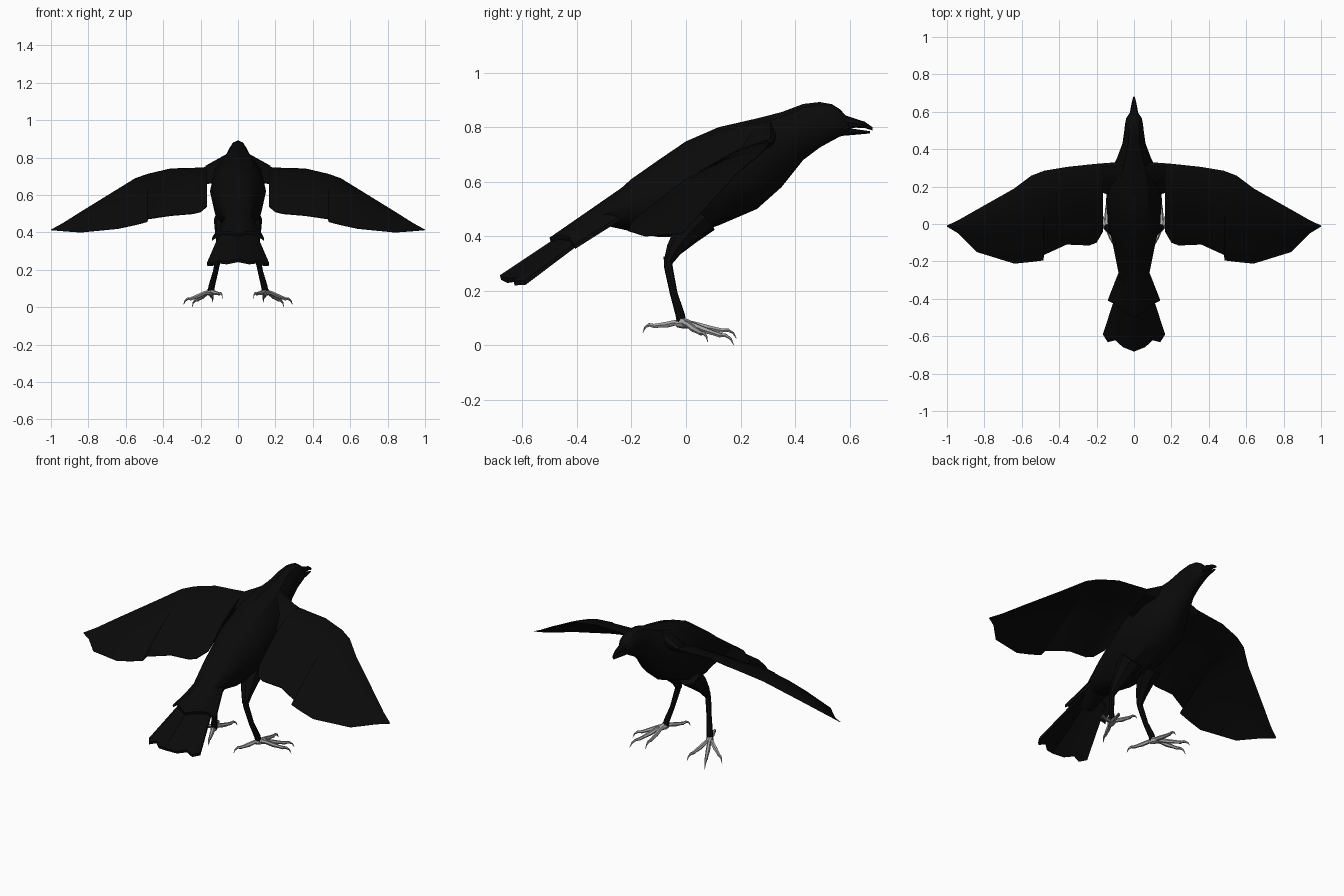
import bpy, bmesh, math
from mathutils import Vector


def material(name, v):
    m = bpy.data.materials.new(name)
    m.diffuse_color = (v, v, v, 1)
    return m


BLACK = material("feather_black", 0.003)
GREY = material("foot_grey", 0.38)


def loft(name, rings, mat, mirror=False, angle=30):
    """Skin a list of equal-length closed rings and cap both ends."""
    bm = bmesh.new()
    vs = [[bm.verts.new(p) for p in r] for r in rings]
    n = len(vs[0])
    for a, b in zip(vs, vs[1:]):
        for i in range(n):
            j = (i + 1) % n
            bm.faces.new((a[i], a[j], b[j], b[i]))
    bm.faces.new(vs[0][::-1])
    bm.faces.new(vs[-1])
    bmesh.ops.recalc_face_normals(bm, faces=bm.faces)
    me = bpy.data.meshes.new(name)
    bm.to_mesh(me)
    bm.free()
    me.materials.append(mat)
    ob = bpy.data.objects.new(name, me)
    bpy.context.collection.objects.link(ob)
    bpy.ops.object.select_all(action='DESELECT')
    ob.select_set(True)
    bpy.context.view_layer.objects.active = ob
    bpy.ops.object.shade_smooth_by_angle(angle=math.radians(angle))
    if mirror:
        ob.modifiers.new("mirror", 'MIRROR').use_mirror_merge = False
    return ob


def oval_rings(sections, n=12):
    """Upright oval slices from (y, top z, bottom z, half width)."""
    rings = []
    for y, t, b, w in sections:
        rings.append([(w * math.cos(2 * math.pi * i / n), y,
                       (t + b) / 2 + (t - b) / 2 * math.sin(2 * math.pi * i / n))
                      for i in range(n)])
    return rings


def tube(name, pts, radii, mat, n=6):
    """Tapered limb along a path, mirrored to the other side."""
    pts = [Vector(p) for p in pts]
    rings = []
    for k, (p, r) in enumerate(zip(pts, radii)):
        d = pts[min(k + 1, len(pts) - 1)] - pts[max(k - 1, 0)]
        q = d.to_track_quat('Z', 'Y')
        rings.append([p + q @ Vector((r * math.cos(2 * math.pi * i / n),
                                      r * math.sin(2 * math.pi * i / n), 0))
                      for i in range(n)])
    return loft(name, rings, mat, True, 40)


# Body and head
loft("body", oval_rings([
    (0.595, 0.832, 0.772, 0.022), (0.565, 0.865, 0.766, 0.042),
    (0.535, 0.884, 0.75, 0.048), (0.49, 0.892, 0.725, 0.053),
    (0.43, 0.885, 0.68, 0.062), (0.35, 0.855, 0.58, 0.092),
    (0.26, 0.832, 0.50, 0.138), (0.12, 0.80, 0.44, 0.15),
    (0.0, 0.748, 0.40, 0.138), (-0.1, 0.68, 0.397, 0.115),
    (-0.2, 0.61, 0.418, 0.095), (-0.3, 0.52, 0.44, 0.075),
    (-0.4, 0.445, 0.385, 0.05)]), BLACK)

# Beak halves with a thin gap between them
loft("upper_beak", oval_rings([
    (0.57, 0.848, 0.79, 0.026), (0.62, 0.831, 0.798, 0.018),
    (0.655, 0.82, 0.797, 0.011), (0.683, 0.80, 0.788, 0.003)], 8), BLACK)
loft("lower_beak", oval_rings([
    (0.57, 0.80, 0.768, 0.024), (0.62, 0.793, 0.772, 0.015),
    (0.675, 0.785, 0.777, 0.004)], 8), BLACK)

# Wings: thin cambered sections (x, lead y, lead z, trail y, trail z, thickness)
WING = [
    (0.165, 0.325, 0.745, -0.04, 0.54, 0.035), (0.20, 0.322, 0.745, -0.10, 0.51, 0.032),
    (0.24, 0.318, 0.743, -0.115, 0.50, 0.03), (0.36, 0.305, 0.74, -0.11, 0.49, 0.028),
    (0.48, 0.285, 0.712, -0.165, 0.472, 0.024), (0.485, 0.283, 0.711, -0.195, 0.457, 0.024),
    (0.55, 0.258, 0.688, -0.203, 0.44, 0.02), (0.64, 0.19, 0.633, -0.212, 0.42, 0.015),
    (0.84, 0.077, 0.51, -0.15, 0.40, 0.01), (0.94, 0.02, 0.447, -0.05, 0.407, 0.007),
    (1.0, -0.008, 0.414, -0.014, 0.412, 0.003)]
CHORD = [0, 0.1, 0.3, 0.6, 1]


def wing_ring(x, ly, lz, ty, tz, th):
    def point(t, side):
        bow = 0.09 * (ly - ty) * math.sin(math.pi * t)
        half = th * (0.15 + 0.85 * math.sin(math.pi * t ** 0.5)) / 2
        return (x, ly + (ty - ly) * t, lz + (tz - lz) * t + bow + side * half)
    return [point(t, 1) for t in CHORD] + [point(t, -1) for t in reversed(CHORD)]


loft("wing", [wing_ring(*s) for s in WING], BLACK, True)

# Shoulder joining the wing root to the body
loft("shoulder", [wing_ring(0.06, 0.33, 0.78, 0.13, 0.69, 0.10),
                  wing_ring(0.12, 0.328, 0.76, 0.15, 0.67, 0.07),
                  wing_ring(0.175, 0.324, 0.745, 0.17, 0.66, 0.035)], BLACK, True)


def fan(name, y0, z0, w0, drop0, tips, thick):
    """Arched fan of feathers from a root line to tips (x, y, z)."""
    full = [(-x, y, z) for x, y, z in reversed(tips[1:])] + tips
    w1 = full[-1][0]
    rings = []
    for x, y, z in full:
        f = x / w1
        root = (f * w0, y0, z0 - drop0 * f * f)
        rings.append([(root[0], root[1], root[2]), (x, y, z),
                      (x, y + 0.004, z - thick), (root[0], root[1], root[2] - thick)])
    return loft(name, rings, BLACK)


# Tail feathers and the shorter feathers covering their root
fan("tail", -0.34, 0.485, 0.085, 0.06,
    [(0, -0.682, 0.257), (0.06, -0.658, 0.245), (0.10, -0.622, 0.25),
     (0.14, -0.632, 0.236), (0.166, -0.592, 0.238)], 0.016)
fan("tail_coverts", -0.24, 0.575, 0.075, 0.10,
    [(0, -0.50, 0.395), (0.05, -0.47, 0.405), (0.10, -0.43, 0.40),
     (0.14, -0.41, 0.37)], 0.016)

# Legs
tube("thigh", [(0.065, 0.06, 0.47), (0.075, 0.0, 0.41), (0.088, -0.045, 0.35),
               (0.094, -0.066, 0.305)], [0.065, 0.05, 0.03, 0.017], BLACK, 8)
tube("shank", [(0.093, -0.066, 0.325), (0.10, -0.065, 0.29), (0.12, -0.045, 0.19),
               (0.14, -0.022, 0.115), (0.146, -0.015, 0.08)],
     [0.016, 0.016, 0.014, 0.017, 0.018], BLACK, 8)

# Feet: palm, then toes with hooked claws
tube("palm", [(0.14, -0.035, 0.078), (0.148, -0.012, 0.083), (0.16, 0.02, 0.076)],
     [0.012, 0.021, 0.013], GREY, 8)
ANKLE = Vector((0.15, -0.01, 0.082))
TOES = {"outer_toe": (0.292, 0.08, 0.012), "middle_toe": (0.245, 0.175, 0.002),
        "inner_toe": (0.135, 0.185, 0.025), "back_toe": (0.082, -0.158, 0.048)}
for name, tip in TOES.items():
    tip = Vector(tip)
    line = tip - ANKLE

    def along(t, lift):
        p = ANKLE + line * t
        return p + Vector((0, 0, lift))
    tube(name, [along(0, 0), along(0.2, 0.008), along(0.42, 0.008), along(0.62, 0.012),
                along(0.74, 0.014)], [0.014, 0.011, 0.012, 0.009, 0.009], GREY)
    tube(name + "_claw", [along(0.72, 0.014), along(0.84, 0.022), along(0.94, 0.017),
                          along(1, 0)], [0.008, 0.007, 0.004, 0.001], GREY)
